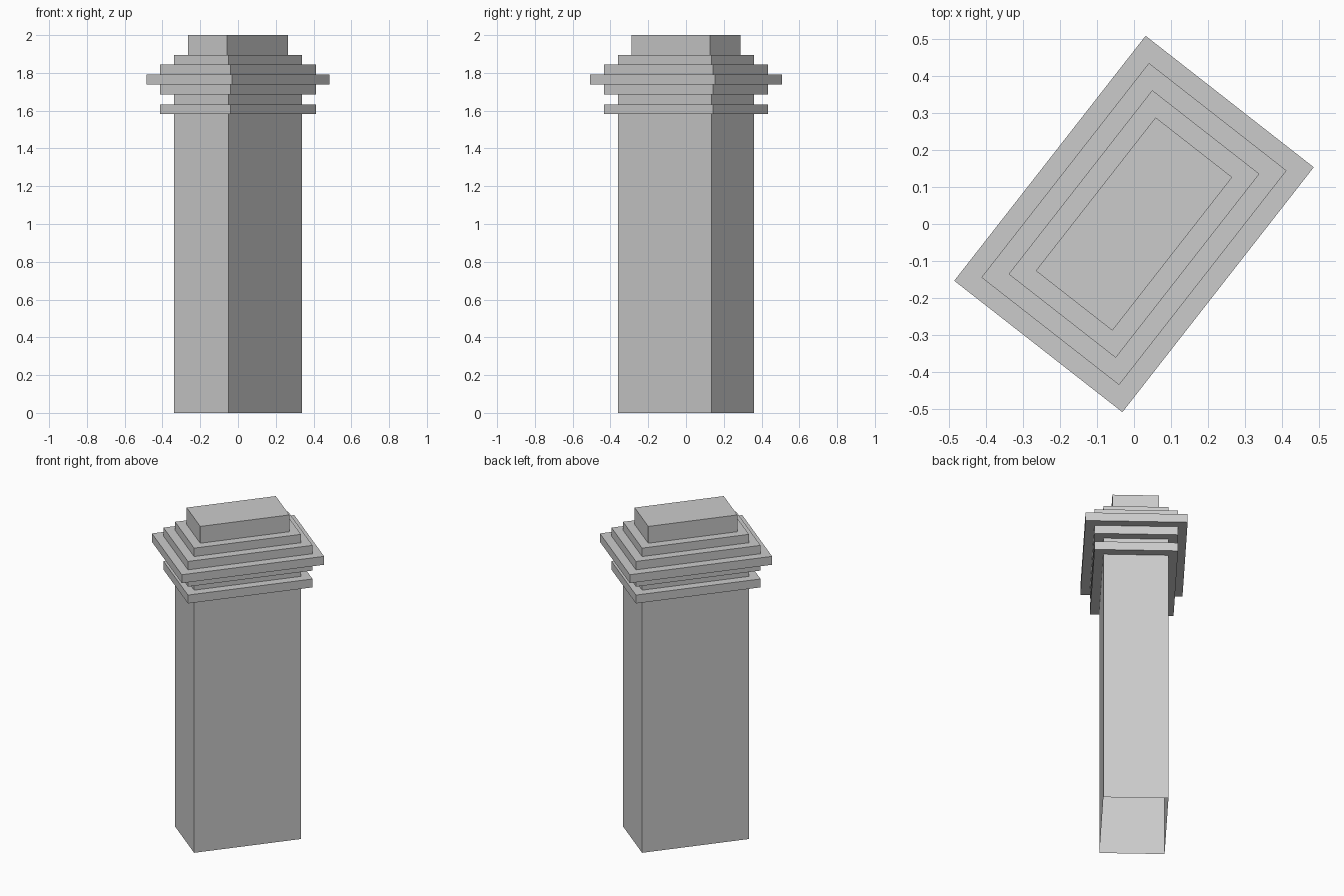
import bpy, bmesh, math
from mathutils import Matrix

if "Cube" in bpy.data.objects:
    bpy.data.objects.remove(bpy.data.objects["Cube"])

ROT = Matrix.Rotation(math.radians(52.0), 4, 'Z')
STEP = 0.0523           # ledge depth and tier height
LENGTH, WIDTH = 0.63, 0.367   # shaft footprint


def stepped_shell(name, profile, cap_top):
    """Skin rectangular loops; profile = (ledge offset in steps, z)."""
    bm = bmesh.new()
    loops = []
    for offset, z in profile:
        a, b = LENGTH / 2 + offset * STEP, WIDTH / 2 + offset * STEP
        loops.append([bm.verts.new(ROT @ Matrix.Translation((sx * a, sy * b, z)).translation)
                      for sx, sy in ((-1, -1), (1, -1), (1, 1), (-1, 1))])
    for low, high in zip(loops, loops[1:]):
        for i in range(4):
            j = (i + 1) % 4
            bm.faces.new((low[i], low[j], high[j], high[i]))
    if cap_top:
        bm.faces.new(loops[-1])
    mesh = bpy.data.meshes.new(name)
    bm.to_mesh(mesh)
    bm.free()
    obj = bpy.data.objects.new(name, mesh)
    bpy.context.collection.objects.link(obj)
    return obj


base = 2.0 - 8 * STEP

# Plain shaft, open underneath
stepped_shell("shaft", [(0, 0), (0, base)], False)

# Stepped capital: collar, neck, widening and narrowing tiers, top block
tiers = [(1, 1), (0, 1), (1, 1), (2, 1), (1, 1), (0, 1), (-1, 2)]
profile, z = [(0, base)], base
for offset, height in tiers:
    profile += [(offset, z), (offset, z + height * STEP)]
    z += height * STEP
stepped_shell("capital", profile, True)
